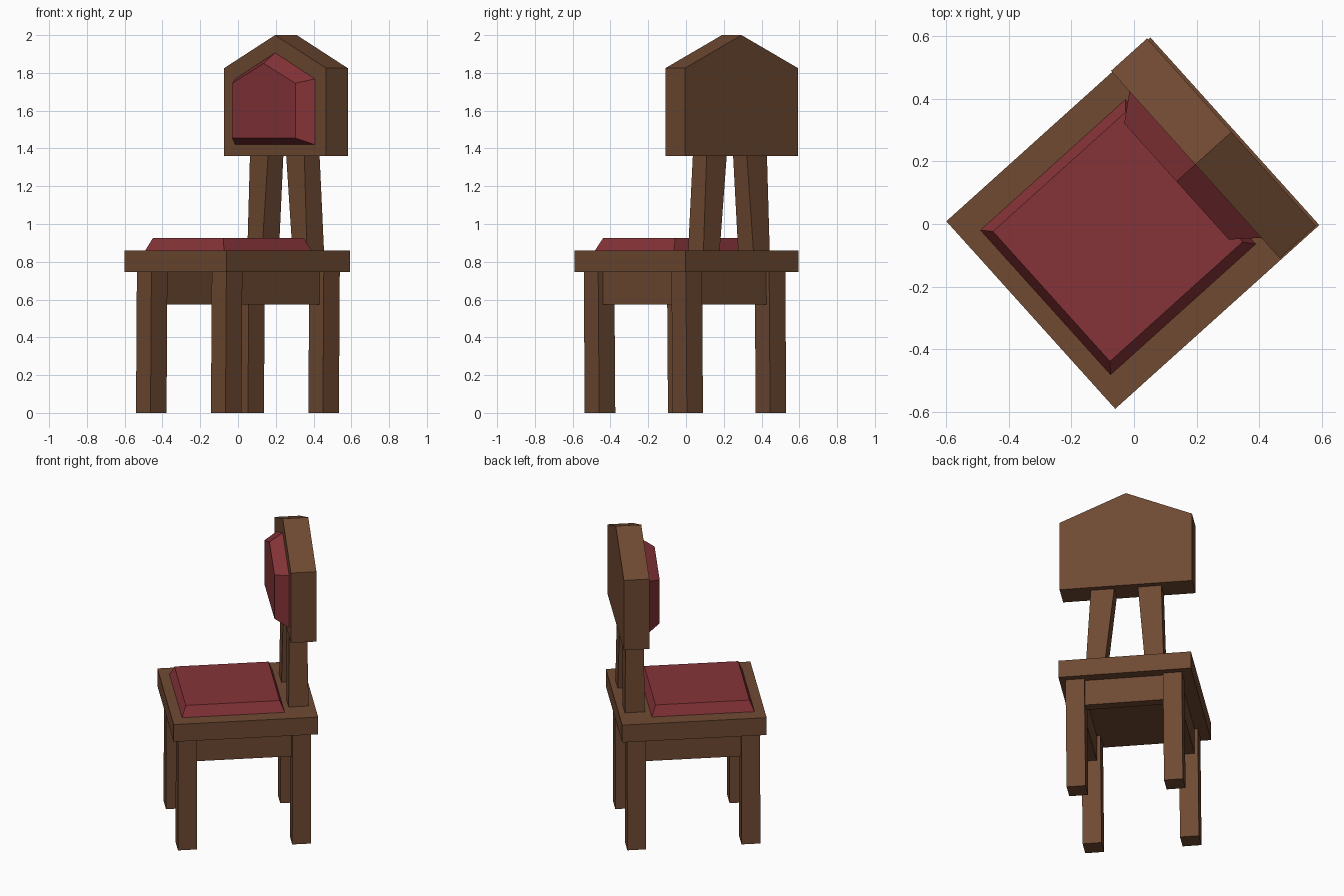
import bpy, bmesh, math

if "Cube" in bpy.data.objects:
    bpy.data.objects.remove(bpy.data.objects["Cube"])

TURN = math.radians(-48)  # the whole chair is turned on the floor


def material(name, color):
    m = bpy.data.materials.new(name)
    m.diffuse_color = color
    m.use_nodes = True
    m.node_tree.nodes["Principled BSDF"].inputs["Base Color"].default_value = m.diffuse_color
    return m


wood = material("brown_wood", (0.16, 0.068, 0.032, 1))
fabric = material("red_fabric", (0.24, 0.034, 0.04, 1))


def loft(name, ring_a, ring_b, mat):
    """Closed solid between two matching outlines."""
    bm = bmesh.new()
    a = [bm.verts.new(p) for p in ring_a]
    b = [bm.verts.new(p) for p in ring_b]
    n = len(a)
    bm.faces.new(a)
    bm.faces.new(b)
    for i in range(n):
        j = (i + 1) % n
        bm.faces.new((a[i], a[j], b[j], b[i]))
    bmesh.ops.recalc_face_normals(bm, faces=bm.faces)
    me = bpy.data.meshes.new(name)
    bm.to_mesh(me)
    bm.free()
    me.materials.append(mat)
    ob = bpy.data.objects.new(name, me)
    ob.rotation_euler.z = TURN
    bpy.context.collection.objects.link(ob)
    return ob


def rect(x0, x1, y0, y1, z):
    return [(x0, y0, z), (x1, y0, z), (x1, y1, z), (x0, y1, z)]


def box(name, x0, x1, y0, y1, z0, z1, mat):
    return loft(name, rect(x0, x1, y0, y1, z0), rect(x0, x1, y0, y1, z1), mat)


def house(half, y, z_bottom, z_side, z_peak, cx=-0.01):
    """Five-sided gabled outline facing forward."""
    return [(cx - half, y, z_bottom), (cx + half, y, z_bottom),
            (cx + half, y, z_side), (cx, y, z_peak), (cx - half, y, z_side)]


# Seat and its bevelled cushion
box("seat", -0.408, 0.399, -0.44, 0.438, 0.745, 0.86, wood)
loft("seat_cushion", rect(-0.314, 0.308, -0.378, 0.246, 0.86),
     rect(-0.284, 0.275, -0.351, 0.22, 0.925), fabric)

# Mirrored parts: legs, side aprons, back posts
for side, s in (("left", -1), ("right", 1)):
    for end, y0, y1 in (("front", -0.408, -0.294), ("back", 0.286, 0.4)):
        x0, x1 = sorted((s * 0.239, s * 0.354))
        loft(f"{end}_{side}_leg", rect(x0, x1, y0, y1, 0),
             rect(x0 + 0.007, x1 + 0.007, y0, y1, 0.745), wood)
    xa, xb = sorted((s * 0.268, s * 0.328))
    box(f"{side}_apron", xa, xb, -0.3, 0.29, 0.575, 0.745, wood)
    loft(f"{side}_back_post",
         rect(*sorted((s * 0.12, s * 0.236)), 0.279, 0.4, 0.86),
         rect(*[x - 0.007 for x in sorted((s * 0.072, s * 0.215))],
              0.285, 0.394, 1.36), wood)

# Rear apron between the back legs
box("back_apron", -0.245, 0.25, 0.316, 0.376, 0.575, 0.745, wood)

# Backrest panel and its bevelled cushion
loft("backrest", house(0.403, 0.273, 1.36, 1.825, 2.0),
     house(0.403, 0.428, 1.36, 1.825, 2.0), wood)
loft("backrest_cushion", house(0.315, 0.273, 1.42, 1.768, 1.907),
     house(0.25, 0.192, 1.455, 1.745, 1.85), fabric)
